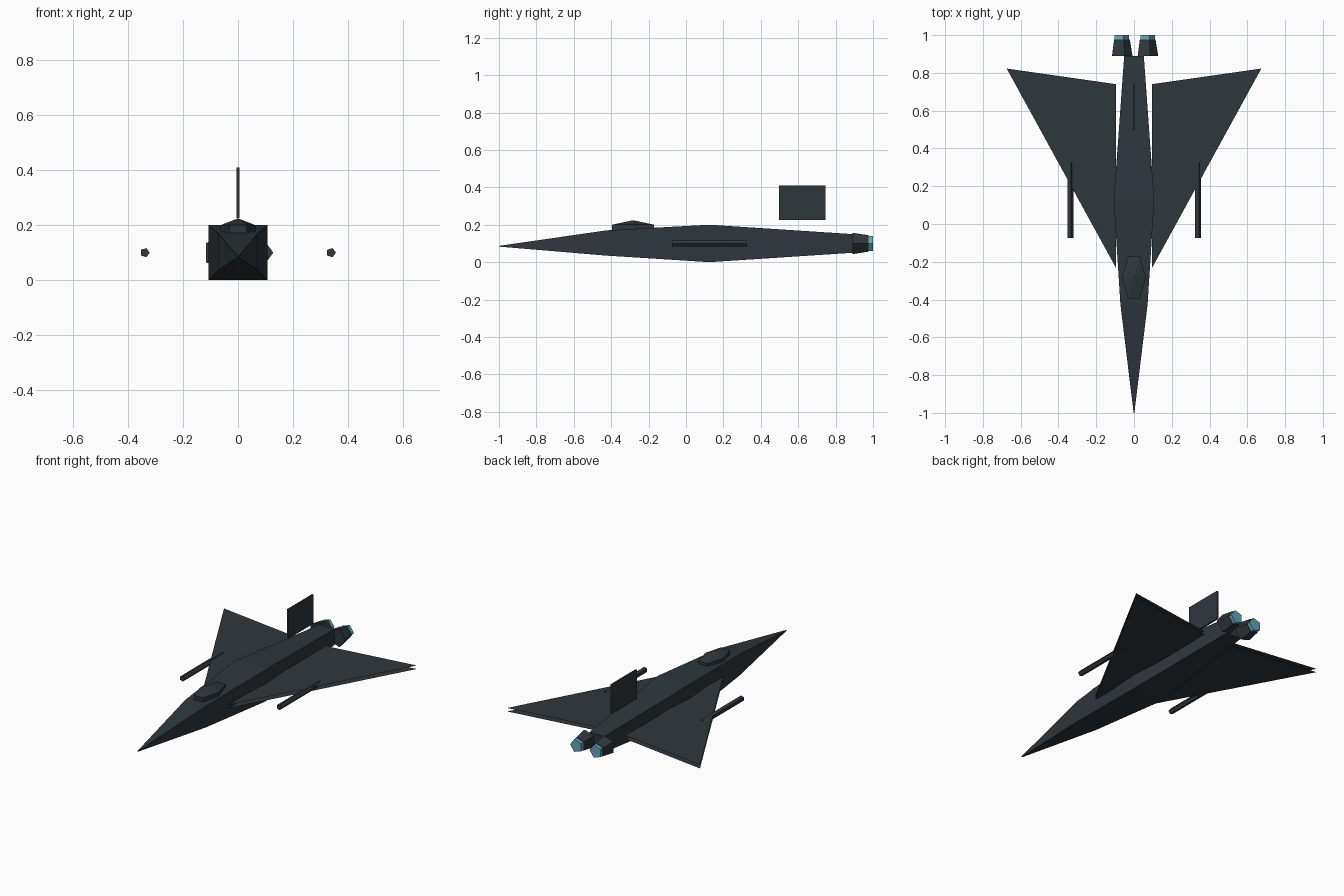
import bpy
import bmesh
from math import cos, sin, pi, radians

default = bpy.data.objects.get("Cube")
if default:
    bpy.data.objects.remove(default, do_unlink=True)


def material(name, colour):
    mat = bpy.data.materials.new(name)
    mat.use_nodes = True
    mat.diffuse_color = colour
    mat.node_tree.nodes["Principled BSDF"].inputs["Base Color"].default_value = colour
    return mat


hull = material("dark slate", (0.028, 0.038, 0.046, 1))
glow = material("pale cyan", (0.12, 0.38, 0.48, 1))


def finish(name, bm, mat):
    bmesh.ops.recalc_face_normals(bm, faces=bm.faces)
    mesh = bpy.data.meshes.new(name)
    bm.to_mesh(mesh)
    bm.free()
    mesh.materials.append(mat)
    obj = bpy.data.objects.new(name, mesh)
    bpy.context.collection.objects.link(obj)
    return obj


def loft(name, rings, mat):
    """Skin a list of equal-sized point rings and cap both ends."""
    bm = bmesh.new()
    loops = [[bm.verts.new(p) for p in ring] for ring in rings]
    n = len(loops[0])
    for a, b in zip(loops, loops[1:]):
        for i in range(n):
            j = (i + 1) % n
            bm.faces.new((a[i], a[j], b[j], b[i]))
    bm.faces.new(loops[0])
    bm.faces.new(loops[-1])
    return finish(name, bm, mat)


def square(y, half, low, high):
    return [(-half, y, low), (half, y, low), (half, y, high), (-half, y, high)]


def pentagon(x, y, r, z=0.1):
    angles = [2 * pi * i / 5 for i in range(5)]
    return [(x + r * cos(a), y, z + r * sin(a)) for a in angles]


def hexagon(z, rx, ry, y=-0.283):
    angles = [2 * pi * i / 6 for i in range(6)]
    return [(rx * cos(a), y + ry * sin(a), z) for a in angles]


# Fuselage: square sections from the needle nose to the tail
loft("fuselage", [square(-1, 0.002, 0.083, 0.087), square(-0.425, 0.072, 0.035, 0.17),
                  square(0.125, 0.107, 0, 0.2), square(0.89, 0.052, 0.05, 0.15)], hull)

# Canopy: six-sided dome with a pointed cap
loft("canopy", [hexagon(0.15, 0.063, 0.13), hexagon(0.2, 0.063, 0.13),
                hexagon(0.224, 0.001, 0.001)], hull)

# Fin: thin upright plate above the tail
loft("tail_fin", [square(0.497, 0.005, 0.226, 0.41), square(0.745, 0.005, 0.226, 0.41)], hull)

for side, s in (("left", 1), ("right", -1)):
    # Wing: an upper and a lower skin with open edges
    bm = bmesh.new()
    for z in (0.089, 0.111):
        outline = [(0.094, -0.235), (0.674, 0.823), (0.094, 0.74)]
        face = bm.faces.new([bm.verts.new((s * x, y, z)) for x, y in outline])
    finish(side + "_wing", bm, hull)

    # Wing pod, nozzle and exhaust
    pod, engine = s * 0.338, s * 0.068
    loft(side + "_pod", [pentagon(pod, y, 0.0175) for y in (-0.075, 0.325)], hull)
    loft(side + "_nozzle", [pentagon(engine, 0.89, 0.06), pentagon(engine, 0.977, 0.046)], hull)
    loft(side + "_exhaust", [pentagon(engine, y, 0.042) for y in (0.95, 1.0)], glow)
